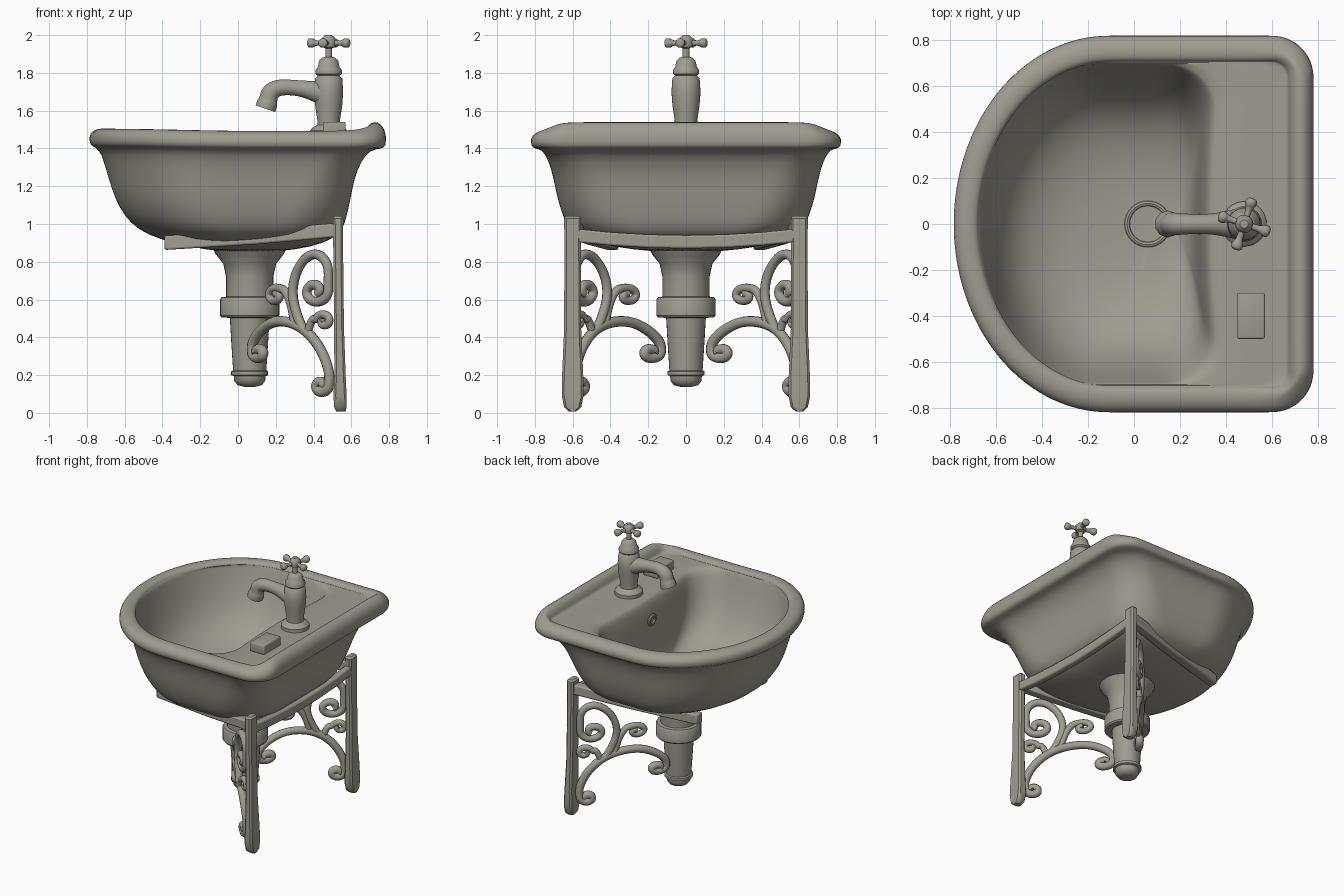
import bpy, bmesh, math
from mathutils import Vector, Matrix

if "Cube" in bpy.data.objects:
    bpy.data.objects.remove(bpy.data.objects["Cube"])

STONE = (0.35, 0.335, 0.285, 1)
mat = bpy.data.materials.new("warm_grey")
mat.use_nodes = True
mat.diffuse_color = STONE
mat.node_tree.nodes["Principled BSDF"].inputs["Base Color"].default_value = STONE


def finish(obj, angle=40):
    obj.data.materials.append(mat)
    bpy.ops.object.select_all(action='DESELECT')
    obj.select_set(True)
    bpy.context.view_layer.objects.active = obj
    bpy.ops.object.shade_smooth_by_angle(angle=math.radians(angle))
    return obj


def mesh_object(name, bm, angle=40):
    bmesh.ops.recalc_face_normals(bm, faces=bm.faces[:])
    me = bpy.data.meshes.new(name)
    bm.to_mesh(me)
    bm.free()
    obj = bpy.data.objects.new(name, me)
    bpy.context.collection.objects.link(obj)
    return finish(obj, angle)


def loft(name, rings, angle=40):
    """Skin a stack of equal-length point rings and cap both ends."""
    bm = bmesh.new()
    loops = [[bm.verts.new(p) for p in ring] for ring in rings]
    for a, b in zip(loops, loops[1:]):
        for i in range(len(a)):
            j = (i + 1) % len(a)
            bm.faces.new((a[i], a[j], b[j], b[i]))
    bm.faces.new(loops[0])
    bm.faces.new(loops[-1])
    return mesh_object(name, bm, angle)


def lathe(name, x, profile, n=32):
    turn = [2 * math.pi * i / n for i in range(n)]
    return loft(name, [[(x + r * math.cos(a), r * math.sin(a), z) for a in turn]
                       for r, z in profile])


def tube(name, points, radii):
    cu = bpy.data.curves.new(name, 'CURVE')
    cu.dimensions = '3D'
    cu.bevel_depth = 1
    cu.bevel_resolution = 3
    cu.use_fill_caps = True
    sp = cu.splines.new('NURBS')
    sp.points.add(len(points) - 1)
    for p, co, r in zip(sp.points, points, radii):
        p.co = (*co, 1)
        p.radius = r
    sp.order_u = 3
    sp.resolution_u = 4
    sp.use_endpoint_u = True
    obj = bpy.data.objects.new(name, cu)
    bpy.context.collection.objects.link(obj)
    bpy.ops.object.select_all(action='DESELECT')
    obj.select_set(True)
    bpy.context.view_layer.objects.active = obj
    bpy.ops.object.convert(target='MESH')
    return finish(bpy.context.object, 50)


def box(name, size, centre, bevel):
    bm = bmesh.new()
    bmesh.ops.create_cube(bm, size=1, matrix=Matrix.Translation(centre) @ Matrix.Diagonal((*size, 1)))
    bmesh.ops.bevel(bm, geom=bm.edges[:], offset=bevel, segments=3, profile=0.5, affect='EDGES')
    return mesh_object(name, bm)


def torus(name, centre, major, minor, tilt=0):
    bpy.ops.mesh.primitive_torus_add(major_radius=major, minor_radius=minor, location=centre,
                                     rotation=(0, math.radians(tilt), 0),
                                     major_segments=32, minor_segments=8)
    bpy.context.object.name = name
    return finish(bpy.context.object)


def ramp(v, lo, hi):
    s = min(1, max(0, (v - lo) / (hi - lo)))
    return s * s * (3 - 2 * s)


# Basin: D-shaped rings, straight at the back (+x) and elliptical at the front
def outline(x0, x1, h, z, r, split=0.43, lift=0, dip=0, bulge=0):
    xc = x0 + split * (x1 - x0)
    r = min(r, 0.9 * h, 0.85 * (x1 - xc))
    half = []
    for i in range(8):
        f = i / 8
        half.append((x1 - bulge * (1 - f * f), f * (h - r)))
    for i in range(8):
        a = math.pi / 2 * i / 8
        half.append((x1 - r + r * math.cos(a), h - r + r * math.sin(a)))
    for i in range(8):
        half.append((x1 - r + (xc - x1 + r) * i / 8, h))
    for i in range(21):
        a = math.pi / 2 * i / 20
        half.append((xc - (xc - x0) * math.sin(a), h * math.cos(a)))
    full = half + [(x, -y) for x, y in half[-2:0:-1]]
    return [(x, y, z + lift * ramp(x, 0.56, 0.7) * (1 - 0.8 * ramp(abs(y), 0.62, 0.78))
             - dip * ramp(x, -0.7, 0.1)) for x, y in full]


shell = [(-0.08, 0.2, 0.15, 0.85), (-0.26, 0.4, 0.4, 0.88), (-0.42, 0.5, 0.55, 0.92),
         (-0.53, 0.555, 0.62, 0.97), (-0.6, 0.575, 0.65, 1.04), (-0.65, 0.595, 0.68, 1.13),
         (-0.685, 0.615, 0.7, 1.24), (-0.71, 0.65, 0.725, 1.33), (-0.735, 0.7, 0.76, 1.395)]
rim = [(-0.77, 0.765, 0.8, 1.41, 0), (-0.785, 0.782, 0.82, 1.425, 0),
       (-0.788, 0.785, 0.823, 1.46, 0.02), (-0.778, 0.772, 0.805, 1.488, 0.035),
       (-0.745, 0.74, 0.77, 1.505, 0.05), (-0.705, 0.7, 0.73, 1.505, 0.045),
       (-0.685, 0.678, 0.714, 1.495, 0.02), (-0.68, 0.67, 0.708, 1.484, 0)]
bowl = [(-0.677, 0.66, 0.705, 1.48), (-0.672, 0.36, 0.7, 1.475), (-0.667, 0.345, 0.692, 1.46),
        (-0.65, 0.32, 0.67, 1.39), (-0.61, 0.3, 0.62, 1.24), (-0.54, 0.285, 0.54, 1.1),
        (-0.41, 0.255, 0.42, 1.0), (-0.2, 0.21, 0.24, 0.955), (-0.04, 0.16, 0.1, 0.945)]
rings = [outline(*s, 0.18 + 0.3 * (1.42 - s[3])) for s in shell]
rings += [outline(*s[:4], 0.18 if s[2] > 0.75 else 0.07, lift=s[4], dip=0.012) for s in rim]
rings += [outline(*bowl[0], 0.06, dip=0.012)]
rings += [outline(*s, 0.2, split=0.5, bulge=0.045 * s[2] ** 2) for s in bowl[1:]]
basin = loft("basin", rings, 60)
sub = basin.modifiers.new("smooth", 'SUBSURF')
sub.levels = sub.render_levels = 1

torus("drain_ring", (0.06, 0, 0.943), 0.09, 0.013)
torus("overflow_ring", (0.285, 0, 1.32), 0.035, 0.012, 82)
box("soap_block", (0.12, 0.2, 0.07), (0.51, -0.4, 1.505), 0.008)

# Waste pipe with collar and rounded end cap
lathe("waste_pipe", 0.062, [
    (0.2, 0.88), (0.18, 0.84), (0.14, 0.79), (0.125, 0.72), (0.125, 0.615),
    (0.15, 0.612), (0.157, 0.6), (0.157, 0.515), (0.148, 0.505), (0.105, 0.503),
    (0.098, 0.38), (0.088, 0.225), (0.098, 0.22), (0.098, 0.2), (0.084, 0.195),
    (0.082, 0.17), (0.065, 0.147), (0.03, 0.138)])

# Tap: turned body, bent spout, cross handle
TAP = 0.48
lathe("tap_body", TAP, [
    (0.098, 1.47), (0.098, 1.495), (0.085, 1.51), (0.06, 1.525), (0.06, 1.55),
    (0.072, 1.63), (0.077, 1.7), (0.072, 1.77), (0.058, 1.785), (0.07, 1.795),
    (0.07, 1.815), (0.058, 1.83), (0.05, 1.865), (0.035, 1.88), (0.018, 1.885),
    (0.018, 1.93), (0.036, 1.938), (0.04, 1.96), (0.034, 1.985), (0.018, 2.0)])
spout = [(0.46, 1.69), (0.38, 1.71), (0.3, 1.722), (0.22, 1.725), (0.17, 1.7),
         (0.16, 1.66), (0.155, 1.64), (0.145, 1.61)]
tube("tap_spout", [(x, 0, z) for x, z in spout],
     [0.07, 0.05, 0.042, 0.045, 0.05, 0.05, 0.058, 0.058])
for i in range(4):
    a = math.radians(72 + 90 * i)
    d = Vector((math.cos(a), math.sin(a), 0))
    tube(f"tap_handle_arm_{i + 1}", [Vector((TAP, 0, 1.958)) + d * t for t in
         (0.01, 0.05, 0.075, 0.085, 0.1, 0.115, 0.118)],
         [0.015, 0.013, 0.016, 0.024, 0.027, 0.022, 0.008])


# Scrollwork, drawn in side profile and swung inward toward the pipe
def curl(cx, cz, r0, start, sweep, r1=0.01):
    n = 12
    pts = []
    for i in range(n + 1):
        a = math.radians(start + sweep * i / n)
        r = r0 + (r1 - r0) * i / n
        pts.append((cx + r * math.cos(a), cz + r * math.sin(a)))
    return pts


scrolls = {
    "arch": (curl(0.44, 0.145, 0.042, 0, -380)[::-1]
             + [(0.485, 0.22), (0.44, 0.34), (0.36, 0.44), (0.27, 0.485), (0.18, 0.485),
                (0.11, 0.43), (0.075, 0.37)] + curl(0.11, 0.32, 0.036, 180, 380), 0.028),
    "large_scroll": ([(0.34, 0.45), (0.285, 0.58), (0.295, 0.72), (0.35, 0.82), (0.42, 0.85),
                      (0.48, 0.79)] + curl(0.41, 0.645, 0.075, 25, -440, 0.016), 0.026),
    "small_scroll": ([(0.3, 0.47), (0.285, 0.57), (0.25, 0.65)]
                     + curl(0.2, 0.62, 0.046, 60, 400), 0.023),
    "leg_scroll": ([(0.37, 0.43), (0.39, 0.5)] + curl(0.455, 0.485, 0.045, 170, -390), 0.022),
}


def swing(x, z, side):
    d = 0.5 - x
    return (x, side * (0.6 - 0.65 * d - 1.05 * d * d), z)


# Wall brackets, one on each side
def beam(name, stations, width, height):
    """Rectangular bar through stations, each a centre point and its sideways axis."""
    bars = []
    for p, side in stations:
        w, h = Vector(side) * width / 2, Vector((0, 0, height / 2))
        p = Vector(p)
        bars.append([p - w - h, p + w - h, p + w + h, p - w + h])
    obj = loft(name, bars, 30)
    bev = obj.modifiers.new("soft_edges", 'BEVEL')
    bev.width = 0.01
    bev.segments = 2
    return obj


for label, side in (("left", 1), ("right", -1)):
    leg = []
    for w, t, x, z in ((0.04, 0.05, 0.545, 0.008), (0.09, 0.065, 0.542, 0.03),
                       (0.115, 0.07, 0.54, 0.09), (0.112, 0.06, 0.54, 0.2),
                       (0.09, 0.052, 0.535, 0.45), (0.088, 0.052, 0.53, 0.9),
                       (0.09, 0.055, 0.53, 1.03), (0.07, 0.035, 0.53, 1.042)):
        c = 0.012
        corners = [(-w / 2, c - t / 2), (c - w / 2, -t / 2), (w / 2 - c, -t / 2), (w / 2, c - t / 2),
                   (w / 2, t / 2 - c), (w / 2 - c, t / 2), (c - w / 2, t / 2), (-w / 2, t / 2 - c)]
        leg.append([(x + v, side * 0.6 + u, z) for u, v in corners])
    loft(f"{label}_leg", leg)
    beam(f"{label}_arm", [((x, side * y, z), (0, 1, 0)) for x, y, z in
                          ((0.54, 0.6, 0.97), (0.1, 0.5, 0.93), (-0.39, 0.39, 0.9))], 0.07, 0.075)
    for part, (path, thick) in scrolls.items():
        tube(f"{label}_{part}", [swing(x, z, side) for x, z in path], [thick] * len(path))

beam("back_rail", [((0.53, y, 0.905 + 0.1 * y * y), (1, 0, 0))
                   for y in (-0.6, -0.4, -0.2, 0, 0.2, 0.4, 0.6)], 0.05, 0.07)
